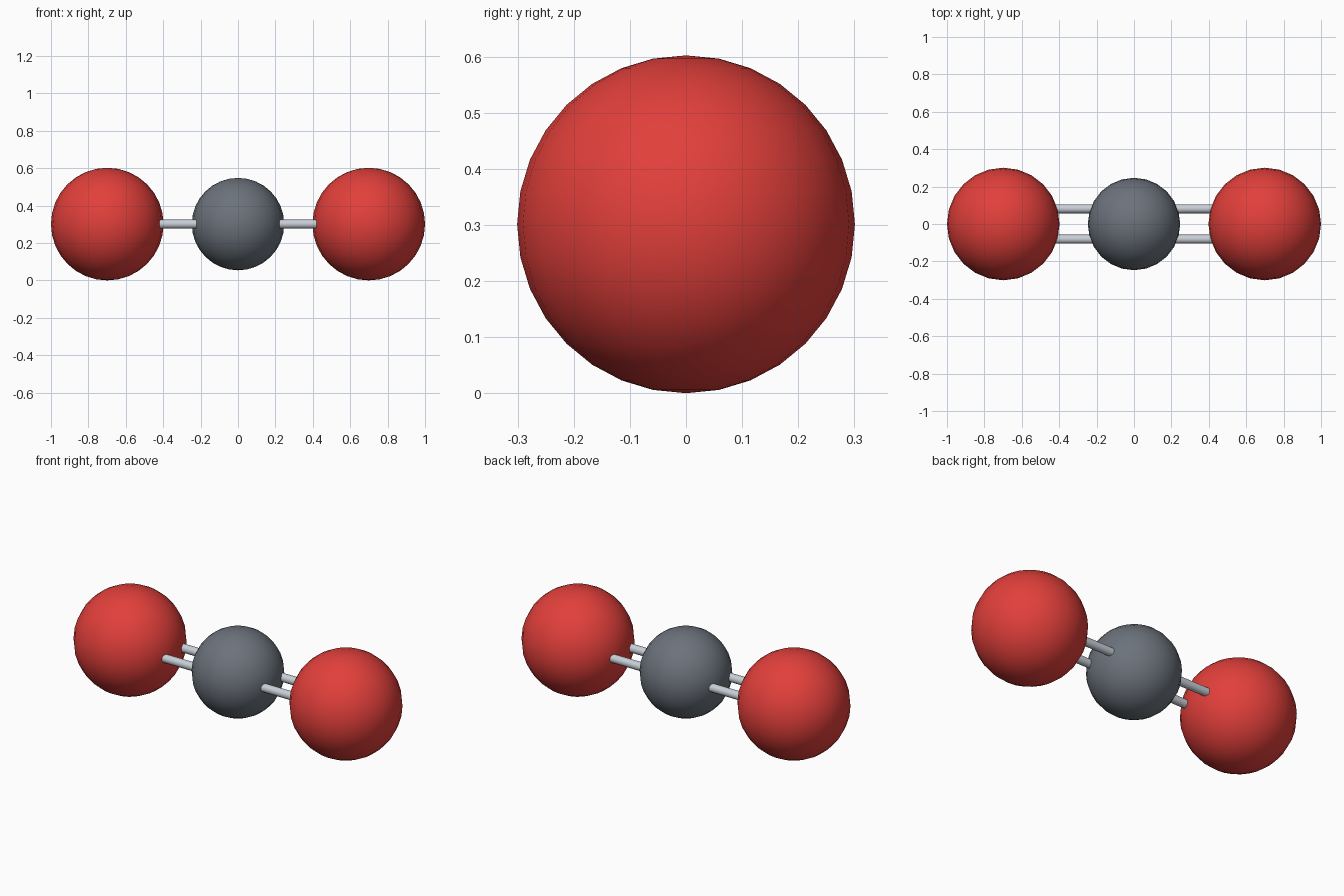
import bpy
from math import pi

cube = bpy.data.objects.get("Cube")
if cube:
    bpy.data.objects.remove(cube, do_unlink=True)

OUTER_R = 0.301
CENTRE_R = 0.247
BOND_R = 0.024
BOND_Y = 0.081
SPAN = 1 - OUTER_R
HEIGHT = OUTER_R


def make_material(name, rgb):
    colour = (*rgb, 1)
    mat = bpy.data.materials.new(name)
    mat.use_nodes = True
    mat.diffuse_color = colour
    mat.node_tree.nodes["Principled BSDF"].inputs["Base Color"].default_value = colour
    return mat


red = make_material("red", (0.76, 0.05, 0.043))
charcoal = make_material("charcoal", (0.15, 0.17, 0.2))
silver = make_material("silver", (0.58, 0.62, 0.68))


def finish(name, mat):
    obj = bpy.context.object
    obj.name = name
    obj.data.materials.append(mat)
    bpy.ops.object.shade_smooth_by_angle()
    return obj


def ball(name, x, radius, mat):
    bpy.ops.mesh.primitive_uv_sphere_add(
        segments=24, ring_count=16, radius=radius, location=(x, 0, HEIGHT))
    return finish(name, mat)


def rod(name, x, y, length):
    bpy.ops.mesh.primitive_cylinder_add(
        vertices=16, radius=BOND_R, depth=length,
        location=(x, y, HEIGHT), rotation=(0, pi / 2, 0))
    return finish(name, silver)


# Central ball
ball("centre_ball", 0, CENTRE_R, charcoal)

# Outer balls, each joined to the centre by a pair of rods
for side, sx in (("left", 1), ("right", -1)):
    ball(f"{side}_ball", sx * SPAN, OUTER_R, red)
    for place, sy in (("front", -1), ("back", 1)):
        rod(f"{side}_{place}_rod", sx * SPAN / 2, sy * BOND_Y, SPAN)
